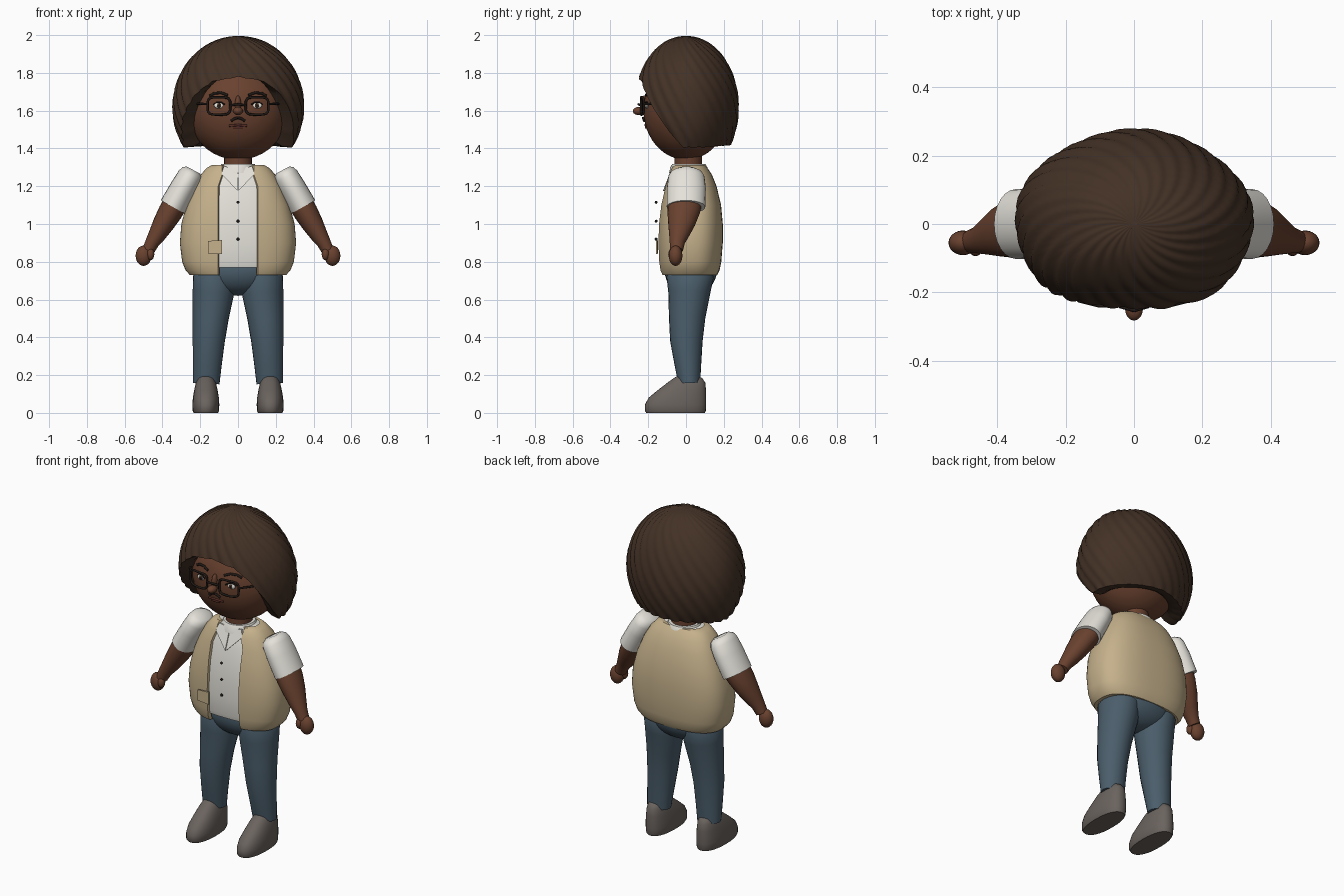
import bpy, bmesh, math
from mathutils import Vector

if "Cube" in bpy.data.objects:
    bpy.data.objects.remove(bpy.data.objects["Cube"])


def material(name, r, g, b):
    m = bpy.data.materials.new(name)
    m.diffuse_color = (r, g, b, 1)
    m.use_nodes = True
    m.node_tree.nodes["Principled BSDF"].inputs["Base Color"].default_value = m.diffuse_color
    return m


SKIN = material("brown skin", 0.140, 0.053, 0.028)
HAIR = material("dark brown hair", 0.056, 0.031, 0.019)
VEST = material("tan vest", 0.56, 0.44, 0.26)
SHIRT = material("white shirt", 0.78, 0.76, 0.70)
JEANS = material("blue denim", 0.070, 0.112, 0.148)
SHOES = material("grey shoe", 0.145, 0.125, 0.112)
DARK = material("near black", 0.015, 0.010, 0.008)
LIPS = material("lip brown", 0.10, 0.028, 0.020)


def finish(bm, name, mat, angle=40):
    bmesh.ops.recalc_face_normals(bm, faces=bm.faces)
    me = bpy.data.meshes.new(name)
    bm.to_mesh(me)
    bm.free()
    me.materials.append(mat)
    me.shade_smooth()
    me.set_sharp_from_angle(angle=math.radians(angle))
    ob = bpy.data.objects.new(name, me)
    bpy.context.collection.objects.link(ob)
    return ob


def loft(name, rings, mat, angle=40):
    """Skin closed rings of equal length and cap both ends."""
    bm = bmesh.new()
    vs = [[bm.verts.new(p) for p in r] for r in rings]
    n = len(vs[0])
    for a, b in zip(vs, vs[1:]):
        for i in range(n):
            j = (i + 1) % n
            bm.faces.new((a[i], a[j], b[j], b[i]))
    bm.faces.new(vs[0])
    bm.faces.new(vs[-1])
    return finish(bm, name, mat, angle)


def ball(name, c, r, mat, seg=24):
    bm = bmesh.new()
    bmesh.ops.create_uvsphere(bm, u_segments=seg, v_segments=seg // 2, radius=1)
    for v in bm.verts:
        v.co = Vector([c[k] + v.co[k] * r[k] for k in range(3)])
    return finish(bm, name, mat, 60)


def plate(name, pts, depth, mat):
    """Thin plate from points facing -y."""
    return loft(name, [pts, [(x, y + depth, z) for x, y, z in pts]], mat)


def tube(name, pts, r, mat, cyclic=False):
    cu = bpy.data.curves.new(name, 'CURVE')
    cu.dimensions = '3D'
    cu.bevel_depth = r
    cu.bevel_resolution = 2
    cu.use_fill_caps = True
    sp = cu.splines.new('POLY')
    sp.points.add(len(pts) - 1)
    for p, q in zip(sp.points, pts):
        p.co = (*q, 1)
    sp.use_cyclic_u = cyclic
    cu.materials.append(mat)
    ob = bpy.data.objects.new(name, cu)
    bpy.context.collection.objects.link(ob)


def limb(name, path, s, mat, seg=24):
    """Oval tube along (x, y, z, in-plane radius, depth radius)."""
    rings = []
    for i, (x, y, z, rw, rd) in enumerate(path):
        p, q = path[max(i - 1, 0)], path[min(i + 1, len(path) - 1)]
        d = Vector((q[0] - p[0], 0, q[2] - p[2])).normalized()
        ring = []
        for k in range(seg):
            t = 2 * math.pi * k / seg
            c = rw * math.cos(t)
            ring.append((s * (x - d.z * c), y + rd * math.sin(t), z + d.x * c))
        rings.append(ring)
    return loft(name, rings, mat)


def arc(a, b, yf, yb, z, t, n=2.6):
    """Point on a squarish oval; t = 0 faces front."""
    f = lambda v: math.copysign(abs(v) ** (2 / n), v)
    return (a * f(math.sin(t)), (yf + yb) / 2 - b * f(math.cos(t)), z)


# torso: height, half width, front y, back y
TORSO = [(.73, .255, -.13, .165), (.755, .278, -.14, .178), (.80, .296, -.146, .187),
         (.90, .308, -.15, .195), (1.0, .300, -.147, .195), (1.1, .274, -.136, .186),
         (1.2, .232, -.115, .162), (1.26, .198, -.096, .138), (1.295, .168, -.08, .115),
         (1.312, .14, -.066, .1)]
vest, shirt = [], []
for z, a, yf, yb in TORSO:
    b = (yb - yf) / 2
    gap = .105 if z < 1.25 else .085
    t0 = math.asin((gap / a) ** 1.3)
    ts = [t0 + (2 * math.pi - 2 * t0) * k / 47 for k in range(48)]
    vest.append([arc(a, b, yf, yb, z, t) for t in ts] +
                [arc(a - .02, b - .02, yf, yb, z, t) for t in reversed(ts)])
    shirt.append([arc(a - .012, b - .012, yf, yb, max(z, .775) - .004, 2 * math.pi * k / 48)
                  for k in range(48)])
loft("vest", vest, VEST)
loft("shirt", shirt[1:], SHIRT)
plate("vest_pocket", [(-.16, -.158, .845), (-.085, -.16, .84), (-.085, -.16, .915), (-.16, -.158, .91)],
      .009, VEST)
for z in (1.115, 1.015, .92):
    ball("shirt_button", (0, -.158, z), (.008, .008, .008), DARK, 12)

# collar band and flaps
loft("collar_band", [[(r * math.sin(k * math.pi / 16), .015 + r * math.cos(k * math.pi / 16), z)
                      for k in range(32)] for z, r in ((1.27, .105), (1.30, .098), (1.318, .088))], SHIRT)
for s in (1, -1):
    plate("collar_flap", [(s * x, -.122 + (z - 1.175) * .38, z) for x, z in
                          ((.002, 1.175), (.088, 1.265), (.075, 1.305), (.002, 1.295))], .009, SHIRT)

# hips, legs and shoes
ball("hips", (0, .025, .76), (.235, .14, .14), JEANS, 32)
for s in (1, -1):
    limb("trouser_leg", [(.125, .022, .76, .09, .11), (.127, .022, .72, .112, .125),
                         (.130, .018, .64, .110, .112), (.145, .006, .50, .095, .096),
                         (.155, .002, .38, .085, .086), (.163, .010, .25, .076, .070),
                         (.168, .017, .155, .070, .058)], s, JEANS)
    shoe = []
    for z, yf, yb, w in ((0, -.21, .100, .064), (.012, -.218, .105, .070), (.045, -.217, .107, .071),
                         (.08, -.198, .107, .069), (.12, -.15, .106, .062), (.16, -.098, .102, .053),
                         (.185, -.064, .085, .042), (.198, -.04, .06, .03)):
        shoe.append([arc(w, (yb - yf) / 2, yf, yb, z, k * math.pi / 16, 2.3) for k in range(32)])
        shoe[-1] = [(x + s * .17, y, zz) for x, y, zz in shoe[-1]]
    loft("shoe", shoe, SHOES)

# sleeves, arms and hands
for s in (1, -1):
    limb("sleeve", [(.237, .002, 1.286, .040, .055), (.244, .002, 1.273, .058, .082),
                    (.256, .002, 1.25, .066, .096), (.29, .002, 1.19, .070, .103),
                    (.345, 0, 1.09, .073, .102)], s, SHIRT)
    limb("arm", [(.33, -.005, 1.11, .066, .09), (.36, -.012, 1.06, .064, .086),
                 (.395, -.022, 1.0, .057, .072), (.43, -.036, .94, .046, .053),
                 (.455, -.046, .90, .037, .040), (.475, -.05, .86, .033, .034)], s, SKIN)
    ball("hand", (s * .50, -.055, .832), (.042, .036, .054), SKIN)
    ball("thumb", (s * .463, -.072, .84), (.02, .022, .032), SKIN, 16)

# head and neck
HX, HY, HZ, CZ = .265, .225, .262, 1.602
ball("head", (0, 0, CZ), (HX, HY, HZ), SKIN, 48)
loft("neck", [[(.073 * math.cos(k * math.pi / 16), .012 + .073 * math.sin(k * math.pi / 16), z)
               for k in range(32)] for z in (1.27, 1.40)], SKIN)


def on_face(x, z, off=0.0):
    return (x, -HY * math.sqrt(1 - (x / HX) ** 2 - ((z - CZ) / HZ) ** 2) - off, z)


# nose, mouth and moustache
ball("nose", (0, -.248, 1.598), (.026, .034, .022), SKIN)
ball("nose_bridge", (0, -.222, 1.635), (.016, .022, .045), SKIN)
tube("upper_lip", [on_face(x, 1.524 - abs(x) * .08) for x in (-.048, -.02, 0, .02, .048)], .006, LIPS)
tube("lower_lip", [on_face(x, 1.512) for x in (-.026, 0, .026)], .007, LIPS)
for s in (1, -1):
    tube("moustache", [on_face(s * x, z, .004) for x, z in ((.002, 1.562), (.018, 1.558), (.036, 1.546))],
         .007, DARK)
    # eyes and brows
    ball("eye_white", on_face(s * .1, 1.627), (.027, .008, .016), SHIRT, 20)
    ball("iris", on_face(s * .1, 1.627, .006), (.012, .005, .013), HAIR, 16)
    ball("pupil", on_face(s * .1, 1.627, .010), (.006, .003, .006), DARK, 12)
    tube("eyelid", [on_face(s * x, z, .005) for x, z in ((.07, 1.632), (.09, 1.645), (.11, 1.645), (.13, 1.632))],
         .004, DARK)
    tube("eyebrow", [on_face(s * x, z, .002) for x, z in ((.055, 1.682), (.09, 1.695), (.125, 1.692), (.15, 1.678))],
         .007, DARK)
    # spectacles
    rim = []
    for k in range(24):
        x, y, z = arc(.060, .046, -.046, .046, 0, k * math.pi / 12, 4)
        rim.append((s * (.101 + x), -.238 + max(x, 0) * .25, 1.625 - y))
    tube("spectacle_rim", rim, .0065, DARK, True)
    tube("spectacle_temple", [(s * .161, -.222, 1.635), (s * .21, -.16, 1.637), (s * .262, -.05, 1.637)],
         .006, DARK)
tube("spectacle_bridge", [(-.042, -.24, 1.628), (0, -.252, 1.634), (.042, -.24, 1.628)], .006, DARK)

# hair: swirled ridges; the rim height depends on the direction
RIM = [(0, 1.78), (25, 1.755), (40, 1.69), (50, 1.62), (70, 1.48), (86, 1.405), (130, 1.41), (180, 1.42)]


def rim_height(deg):
    for (a, za), (b, zb) in zip(RIM, RIM[1:]):
        if deg <= b:
            return za + (zb - za) * (deg - a) / (b - a)
    return RIM[-1][1]


COLS, ROWS, RIDGES = 208, 26, 26
hair = []
for r in range(ROWS + 2):
    ring = []
    f = max(.012, min(r / (ROWS - 1), 1))
    for k in range(COLS):
        phi = 2 * math.pi * k / COLS
        deg = math.degrees(min(phi, 2 * math.pi - phi))
        th = f * math.acos((rim_height(deg) - 1.62) / .375)
        psi = phi - .75 * th
        ridge = abs(math.sin(RIDGES / 2 * psi)) + .35 * math.sin(5 * psi + 3 * th)
        g = 1 + .035 * min(th / .5, 1) * (ridge - .6)
        z = 1.62 + .375 * math.cos(th) * (1 + (g - 1) * .5)
        x, y = .345 * g * math.sin(th) * math.sin(phi), -.274 * g * math.sin(th) * math.cos(phi)
        if r >= ROWS:  # turn the rim inward to meet the head
            q, lift = ((.82, .006), (.6, .045))[r - ROWS]
            x, y, z = x * q, y * q, z + lift
        ring.append((x, y, z))
    hair.append(ring)
loft("hair", hair, HAIR, 50)
